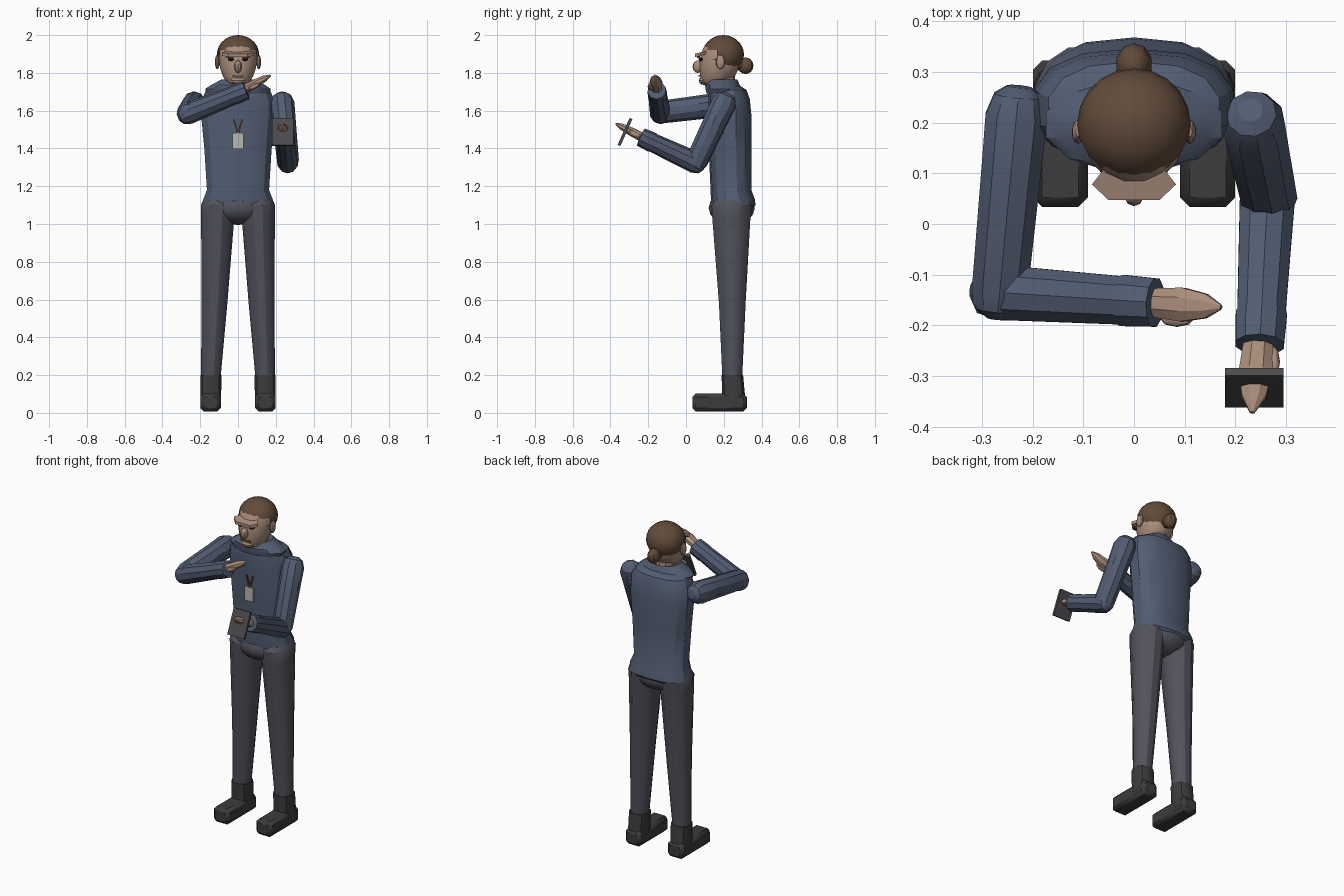
import bpy, bmesh, math
from mathutils import Vector, Euler

if "Cube" in bpy.data.objects:
    bpy.data.objects.remove(bpy.data.objects["Cube"])

def material(name, r, g, b):
    m = bpy.data.materials.new(name)
    m.diffuse_color = (r, g, b, 1)
    m.use_nodes = True
    m.node_tree.nodes["Principled BSDF"].inputs["Base Color"].default_value = m.diffuse_color
    return m

JACKET = material("jacket_blue", 0.085, 0.11, 0.17)
PANTS = material("trouser_grey", 0.082, 0.084, 0.105)
BOOT = material("boot_black", 0.045, 0.045, 0.048)
SKIN = material("skin", 0.40, 0.27, 0.20)
HAIR = material("hair_brown", 0.12, 0.07, 0.042)
DARK = material("dark", 0.02, 0.018, 0.018)
METAL = material("device_grey", 0.07, 0.07, 0.075)
CARD = material("card", 0.48, 0.48, 0.44)
STRAP = material("strap", 0.12, 0.05, 0.05)
LIP = material("lip", 0.22, 0.11, 0.09)

def finish(bm, name, mat):
    bmesh.ops.recalc_face_normals(bm, faces=bm.faces)
    me = bpy.data.meshes.new(name)
    bm.to_mesh(me)
    bm.free()
    me.materials.append(mat)
    ob = bpy.data.objects.new(name, me)
    bpy.context.collection.objects.link(ob)
    return ob

def skin_rings(name, mat, rings):
    """Bridge rings of points and cap both ends."""
    bm = bmesh.new()
    loops = [[bm.verts.new(p) for p in ring] for ring in rings]
    n = len(loops[0])
    for a, b in zip(loops, loops[1:]):
        for i in range(n):
            bm.faces.new((a[i], a[(i + 1) % n], b[(i + 1) % n], b[i]))
    bm.faces.new(loops[0][::-1])
    bm.faces.new(loops[-1])
    return finish(bm, name, mat)

def oval(c, u, v, n, power=1.0):
    pts = []
    for i in range(n):
        a = 2 * math.pi * (i + 0.5) / n
        co, si = math.cos(a), math.sin(a)
        pts.append(c + u * math.copysign(abs(co) ** power, co)
                   + v * math.copysign(abs(si) ** power, si))
    return pts

def column(name, mat, stations, n=12, power=1.0):
    """Upright loft; station = z, centre x, half width, y front, y back."""
    return skin_rings(name, mat, [
        oval(Vector((x, (f + b) / 2, z)), Vector((w, 0, 0)),
             Vector((0, (b - f) / 2, 0)), n, power)
        for z, x, w, f, b in stations])

def limb(name, mat, a, b, stations, n=10):
    """Loft from a to b; station = position along, flat radius, upright radius."""
    a, b = Vector(a), Vector(b)
    d = (b - a).normalized()
    u = d.cross(Vector((0, 0, 1))).normalized()
    v = u.cross(d)
    return skin_rings(name, mat, [
        oval(a.lerp(b, t), u * ru, v * rv, n) for t, ru, rv in stations])

def ball(name, mat, loc, size, seg=12, rings=8, rot=(0, 0, 0), keep=None):
    bm = bmesh.new()
    bmesh.ops.create_uvsphere(bm, u_segments=seg, v_segments=rings, radius=1)
    e = Euler(rot)
    for v in bm.verts:
        p = Vector((v.co.x * size[0], v.co.y * size[1], v.co.z * size[2]))
        p.rotate(e)
        v.co = p + Vector(loc)
    if keep:
        bad = [f for f in bm.faces if not keep(f.calc_center_median())]
        bmesh.ops.delete(bm, geom=bad, context='FACES')
    return finish(bm, name, mat)

def box(name, mat, loc, size, rot=(0, 0, 0), bevel=0):
    bm = bmesh.new()
    bmesh.ops.create_cube(bm, size=1)
    for v in bm.verts:
        v.co = Vector((v.co.x * size[0], v.co.y * size[1], v.co.z * size[2]))
    ob = finish(bm, name, mat)
    ob.location, ob.rotation_euler = loc, rot
    if bevel:
        mod = ob.modifiers.new("bevel", 'BEVEL')
        mod.width, mod.segments = bevel, 1
    return ob

# legs and boots
for s, side in ((-1, "right"), (1, "left")):
    column(side + "_trouser_leg", PANTS, [
        (0.12, s * .144, .050, .195, .295), (0.20, s * .143, .054, .19, .30),
        (0.58, s * .125, .071, .172, .318), (1.04, s * .107, .091, .135, .345),
        (1.10, s * .104, .096, .132, .352), (1.13, s * .10, .085, .15, .335)], 12)
    column(side + "_boot_cuff", BOOT, [
        (0.05, s * .145, .056, .19, .318), (0.20, s * .143, .058, .187, .304)], 12, 0.8)
    box(side + "_boot", BOOT, (s * .145, .178, .055), (.108, .288, .095), bevel=.018)
ball("pelvis", PANTS, (0, .242, 1.085), (.165, .122, .09))

# torso with flared hem, and collar
column("jacket_body", JACKET, [
    (1.07, 0, .165, .145, .345), (1.10, 0, .19, .135, .368), (1.13, 0, .188, .132, .365),
    (1.18, 0, .168, .130, .346), (1.40, 0, .182, .120, .346), (1.58, 0, .20, .118, .346),
    (1.66, 0, .195, .118, .338), (1.71, 0, .172, .12, .32), (1.73, 0, .13, .13, .29)], 14, 0.82)
column("collar", JACKET, [
    (1.69, 0, .172, .105, .300), (1.715, 0, .18, .100, .292), (1.735, 0, .15, .098, .288),
    (1.765, 0, .09, .115, .275), (1.755, 0, .07, .13, .26)], 12)

# bent arms: rounded shoulder and elbow, flared cuff
UPPER = [(-.17, .025, .025), (-.12, .05, .05), (0, .064, .068), (.3, .062, .064),
         (1, .058, .06), (1.10, .045, .047), (1.15, .02, .02)]
FORE = [(-.17, .02, .02), (-.12, .045, .045), (0, .057, .058), (.78, .05, .05),
        (.8, .053, .053), (1, .050, .050), (1.01, .036, .036)]
limb("right_upper_arm", JACKET, (-.232, .212, 1.635), (-.265, -.135, 1.592), UPPER)
limb("right_forearm", JACKET, (-.265, -.135, 1.585), (.042, -.155, 1.708), FORE)
limb("left_upper_arm", JACKET, (.235, .20, 1.638), (.265, .055, 1.33), UPPER)
limb("left_forearm", JACKET, (.263, .05, 1.325), (.248, -.238, 1.46), FORE)

# mitten-like hands with thumbs
HAND = [(0, .024, .022), (.2, .032, .025), (.5, .036, .024), (.8, .026, .018), (1, .005, .005)]
limb("right_hand", SKIN, (.02, -.154, 1.705), (.172, -.164, 1.787), HAND, 8)
limb("left_hand", SKIN, (.247, -.21, 1.447), (.233, -.372, 1.532), HAND, 8)
ball("right_thumb", SKIN, (.085, -.187, 1.728), (.037, .016, .014), 8, 6, (0, -.45, 0))
ball("left_thumb", SKIN, (.275, -.272, 1.475), (.013, .036, .014), 8, 6, (-.45, 0, 0))

# handheld device
box("handheld_device", METAL, (.237, -.323, 1.487), (.115, .016, .156), (-.42, 0, 0))

# neck and head
column("neck", SKIN, [(1.68, 0, .06, .14, .26), (1.80, 0, .06, .14, .26)], 10)
column("head", SKIN, [
    (1.732, 0, .04, .105, .19), (1.748, 0, .062, .085, .22), (1.785, 0, .083, .072, .262),
    (1.83, 0, .098, .072, .284), (1.88, 0, .102, .074, .296), (1.93, 0, .099, .088, .295),
    (1.965, 0, .08, .12, .275), (1.985, 0, .045, .16, .24)], 16)

# hair cap with an open face area, and bun
ball("hair", HAIR, (0, .197, 1.897), (.112, .110, .103), 20, 14,
     keep=lambda c: c.z > 1.825 and not (c.y < .15 and c.z < 1.93))
limb("hair_bun_root", HAIR, (0, .27, 1.845), (0, .32, 1.84),
     [(0, .036, .036), (1, .026, .026)], 8)
ball("hair_bun", HAIR, (0, .315, 1.838), (.036, .042, .044), 10, 8)

# jutting brow
brow = [(-.083, .078), (-.05, .047), (.05, .047), (.083, .078), (.05, .12), (-.05, .12)]
skin_rings("brow", SKIN, [[(x, y, z + (y - .05) * .25) for x, y in brow]
                          for z in (1.884, 1.902)])

# face
ball("nose", SKIN, (0, .062, 1.833), (.021, .027, .033), 10, 8)
box("mouth", LIP, (0, .073, 1.785), (.06, .014, .008))
ball("chin", SKIN, (0, .095, 1.76), (.04, .028, .024), 10, 6)
for s, side in ((-1, "right"), (1, "left")):
    ball(side + "_eye", DARK, (s * .038, .078, 1.872), (.017, .012, .009), 10, 6)
    box(side + "_eyebrow", HAIR, (s * .04, .066, 1.884), (.045, .014, .009), (0, s * .08, 0))
    ball(side + "_ear", SKIN, (s * .110, .182, 1.858), (.013, .024, .038), 10, 8)

# badge on a V strap
box("badge", CARD, (0, .112, 1.44), (.058, .01, .084))
for s, side in ((-1, "right"), (1, "left")):
    box(side + "_badge_strap", STRAP, (s * .011, .114, 1.515), (.009, .008, .078), (0, s * .28, 0))

# smooth shading on round parts
for ob in bpy.context.scene.objects:
    ob.select_set(True)
    bpy.context.view_layer.objects.active = ob
bpy.ops.object.shade_smooth_by_angle(angle=math.radians(30))
